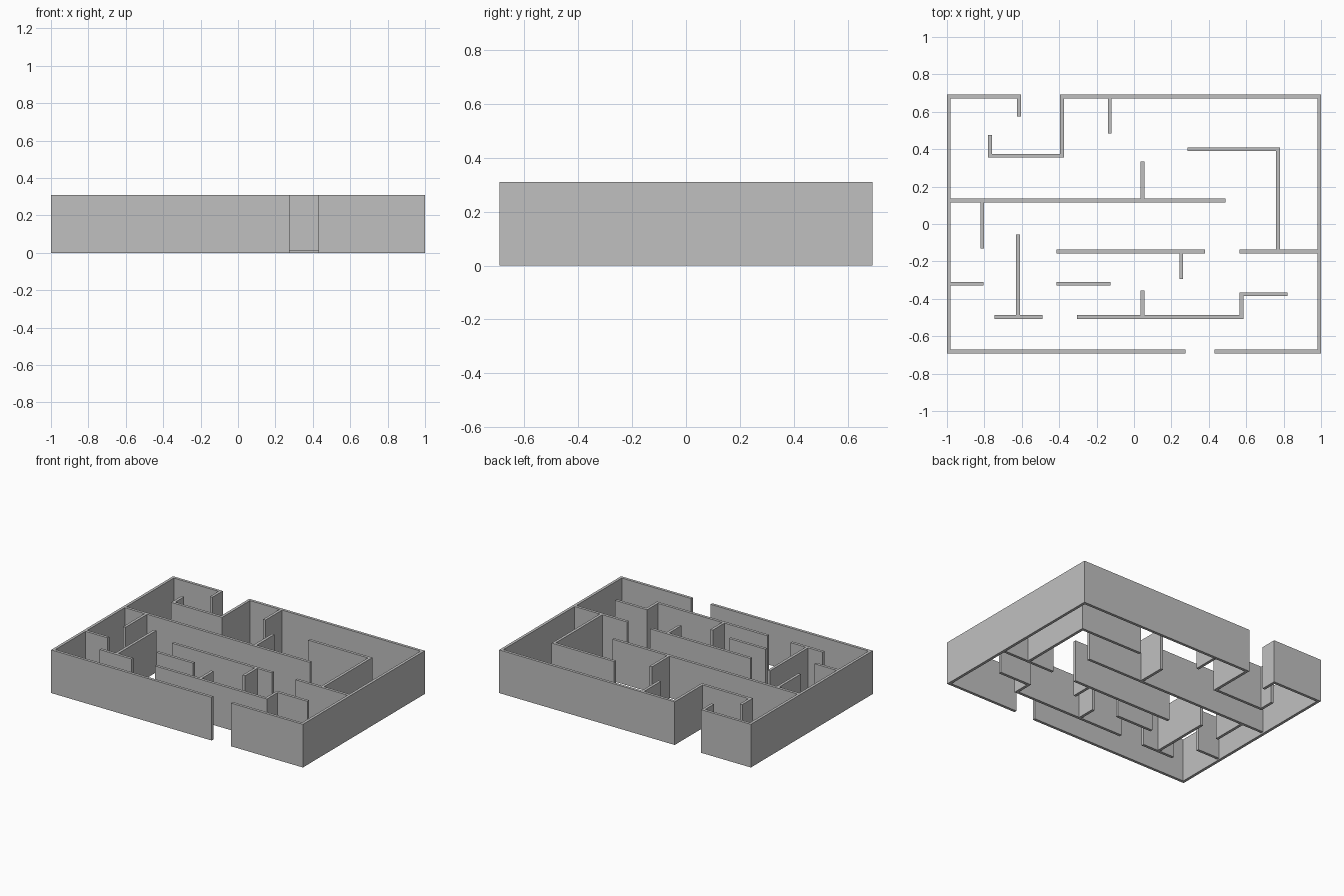
import bpy
import bmesh
from mathutils import Vector

if "Cube" in bpy.data.objects:
    bpy.data.objects.remove(bpy.data.objects["Cube"])

HEIGHT = 0.31
HALF = 0.01  # half the wall thickness

# One plain grey for every wall
grey = bpy.data.materials.new("wall_grey")
grey.use_nodes = True
colour = (0.53, 0.53, 0.53, 1)
grey.diffuse_color = colour
grey.node_tree.nodes["Principled BSDF"].inputs["Base Color"].default_value = colour


def wall(name, path, base=0.01):
    """Wall of constant thickness along a path, with mitred corners."""
    pts = [Vector(p) for p in path]
    normals = []
    for a, b in zip(pts, pts[1:]):
        d = (b - a).normalized()
        normals.append(Vector((-d.y, d.x)))
    left, right = [], []
    for i, p in enumerate(pts):
        before = normals[max(i - 1, 0)]
        after = normals[min(i, len(normals) - 1)]
        mitre = (before + after) / (1 + before.dot(after)) * HALF
        left.append(p + mitre)
        right.append(p - mitre)

    bm = bmesh.new()
    lv = [bm.verts.new((p.x, p.y, base)) for p in left]
    rv = [bm.verts.new((p.x, p.y, base)) for p in right]
    for i in range(len(normals)):
        bm.faces.new((lv[i], lv[i + 1], rv[i + 1], rv[i]))
    new = bmesh.ops.extrude_face_region(bm, geom=bm.faces[:])["geom"]
    top = [v for v in new if isinstance(v, bmesh.types.BMVert)]
    bmesh.ops.translate(bm, verts=top, vec=(0, 0, HEIGHT - base))
    bmesh.ops.recalc_face_normals(bm, faces=bm.faces[:])
    mesh = bpy.data.meshes.new(name)
    bm.to_mesh(mesh)
    bm.free()
    mesh.materials.append(grey)
    obj = bpy.data.objects.new(name, mesh)
    bpy.context.collection.objects.link(obj)


# Outer shell, open at the front entrance and the back exit
wall("outer_wall_right", [(-0.615, 0.575), (-0.615, 0.682), (-0.99, 0.682),
                          (-0.99, -0.682), (0.275, -0.682)], 0)
wall("outer_wall_left", [(0.43, -0.682), (0.99, -0.682), (0.99, 0.682),
                         (-0.385, 0.682), (-0.385, 0.365), (-0.77, 0.365),
                         (-0.77, 0.475)], 0)

# Long inner walls
wall("middle_wall", [(-0.98, 0.125), (0.49, 0.125)])
wall("centre_wall", [(-0.415, -0.147), (0.38, -0.147)])
wall("left_side_wall", [(0.565, -0.147), (0.98, -0.147)])
wall("back_corner_wall", [(0.285, 0.4), (0.77, 0.4), (0.77, -0.137)])
wall("front_stepped_wall", [(-0.305, -0.497), (0.575, -0.497),
                            (0.575, -0.375), (0.82, -0.375)])

# Short walls and stubs
wall("back_stub", [(-0.13, 0.672), (-0.13, 0.485)])
wall("middle_stub_back", [(0.045, 0.135), (0.045, 0.335)])
wall("middle_stub_front", [(-0.812, 0.115), (-0.812, -0.13)])
wall("centre_stub", [(0.253, -0.157), (0.253, -0.295)])
wall("front_stub", [(0.045, -0.487), (0.045, -0.355)])
wall("right_side_stub", [(-0.98, -0.32), (-0.805, -0.32)])
wall("island_wall", [(-0.415, -0.32), (-0.125, -0.32)])
wall("tee_stem", [(-0.62, -0.055), (-0.62, -0.487)])
wall("tee_bar", [(-0.745, -0.497), (-0.49, -0.497)])
